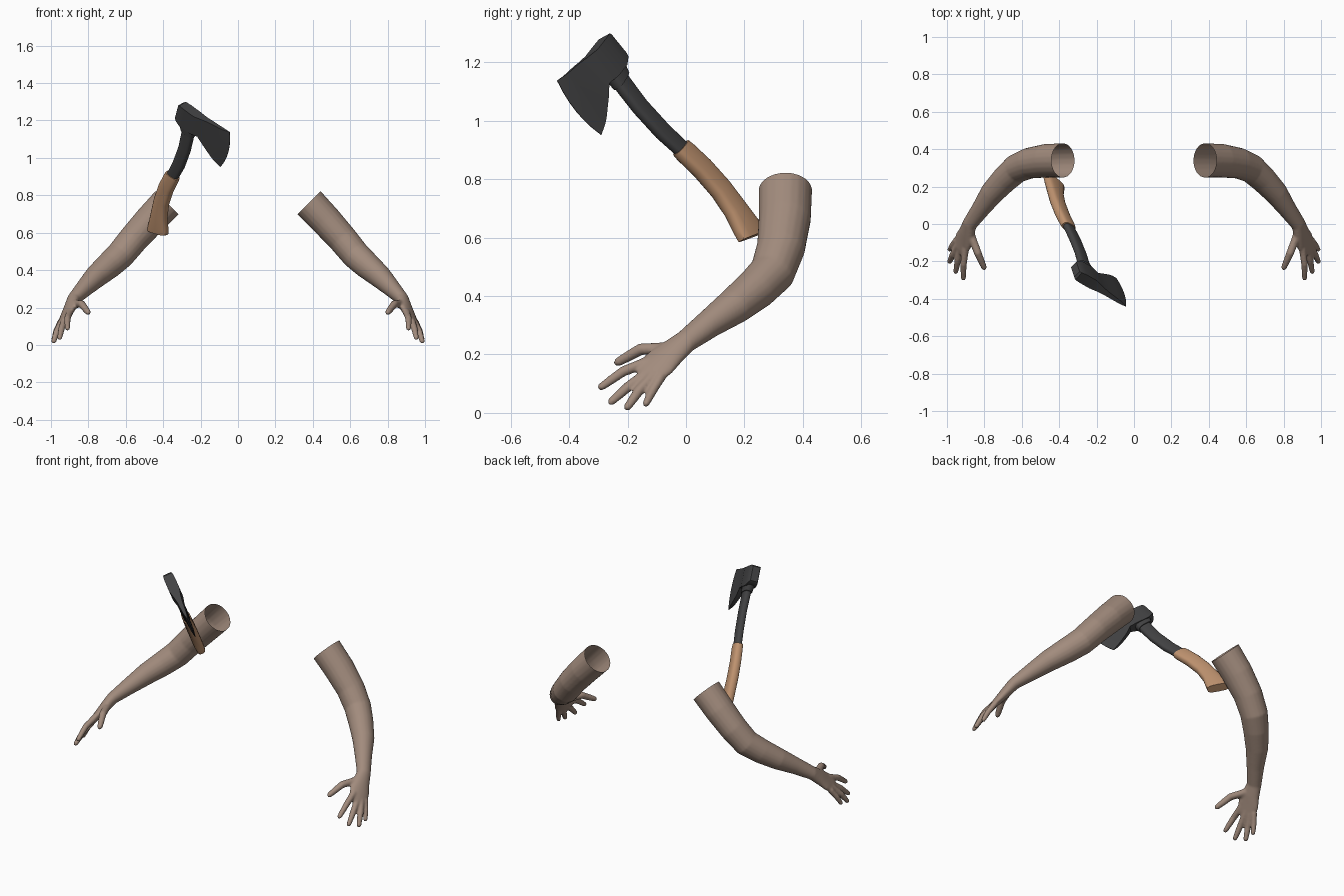
import bpy, bmesh, math
from mathutils import Vector, Matrix

if "Cube" in bpy.data.objects:
    bpy.data.objects.remove(bpy.data.objects["Cube"])


def material(name, rgb):
    m = bpy.data.materials.new(name)
    m.use_nodes = True
    m.diffuse_color = (*rgb, 1)
    m.node_tree.nodes["Principled BSDF"].inputs["Base Color"].default_value = (*rgb, 1)
    return m


SKIN = material("skin", (0.36, 0.26, 0.205))
STEEL = material("dark steel", (0.055, 0.055, 0.057))
WOOD = material("warm wood", (0.52, 0.29, 0.16))


def loft(bm, rings):
    """Bridge equal-length closed rings and cap both ends."""
    rows = [[bm.verts.new(p) for p in r] for r in rings]
    n = len(rows[0])
    for a, b in zip(rows, rows[1:]):
        for i in range(n):
            j = (i + 1) % n
            bm.faces.new((a[i], a[j], b[j], b[i]))
    bm.faces.new(rows[0])
    bm.faces.new(rows[-1][::-1])


def tube(bm, path, radii, wide, n=20):
    """Elliptical sweep; radii are (along wide, across wide)."""
    pts = [Vector(p) for p in path]
    rings = []
    for i, p in enumerate(pts):
        t = (pts[min(i + 1, len(pts) - 1)] - pts[max(i - 1, 0)]).normalized()
        a = (wide - t * wide.dot(t)).normalized()
        b = t.cross(a)
        ra, rb = radii[i]
        rings.append([p + a * ra * math.cos(k * math.tau / n) + b * rb * math.sin(k * math.tau / n)
                      for k in range(n)])
    loft(bm, rings)


def add_object(name, bm, mat, angle=None):
    bmesh.ops.recalc_face_normals(bm, faces=bm.faces)
    me = bpy.data.meshes.new(name)
    bm.to_mesh(me)
    bm.free()
    me.materials.append(mat)
    ob = bpy.data.objects.new(name, me)
    bpy.context.collection.objects.link(ob)
    if angle:
        bpy.ops.object.select_all(action="DESELECT")
        ob.select_set(True)
        bpy.context.view_layer.objects.active = ob
        bpy.ops.object.shade_smooth_by_angle(angle=math.radians(angle))
    return ob


# Arm and palm: centre, half width across the palm, half thickness
ARM = [
    ((.34, .34, .80), .092, .088), ((.38, .34, .76), .092, .088),
    ((.47, .338, .665), .090, .085), ((.56, .325, .565), .083, .080),
    ((.63, .295, .48), .078, .077), ((.69, .24, .425), .072, .072),
    ((.76, .165, .365), .064, .062), ((.82, .08, .305), .050, .048),
    ((.878, 0, .245), .042, .035), ((.895, -.05, .205), .053, .030),
    ((.912, -.09, .17), .063, .024), ((.928, -.128, .137), .060, .019),
    ((.935, -.145, .122), .050, .014),
]
PALM_WIDE = Vector((-.055, -.085, .045))

# Fingers: base, middle joint, tip
FINGERS = [
    ((.900, -.13, .175), (.912, -.215, .142), (.912, -.30, .082)),
    ((.922, -.12, .145), (.942, -.195, .092), (.955, -.265, .030)),
    ((.938, -.11, .130), (.968, -.162, .075), (.988, -.207, .010)),
    ((.948, -.085, .125), (.972, -.115, .075), (.988, -.142, .022)),
    ((.875, -.05, .220), (.835, -.155, .218), (.797, -.243, .168)),
]

arm_bm = bmesh.new()
tube(arm_bm, [s[0] for s in ARM], [s[1:] for s in ARM], PALM_WIDE)
for k, (base, mid, tip) in enumerate(FINGERS):
    base, mid, tip = map(Vector, (base, mid, tip))
    f = 1.15 if k == 4 else (0.9 if k == 3 else 1)
    path = [base, base.lerp(mid, .5), mid, mid.lerp(tip, .5), mid.lerp(tip, .9), tip]
    radii = [(r * f, r * f) for r in (.020, .0185, .018, .016, .0135, .007)]
    tube(arm_bm, path, radii, PALM_WIDE, 12)

# Fuse the parts into one smooth skin
left_arm = add_object("left_arm", arm_bm, SKIN)
remesh = left_arm.modifiers.new("fuse", "REMESH")
remesh.mode = "VOXEL"
remesh.voxel_size = 0.006
soften = left_arm.modifiers.new("soften", "SMOOTH")
soften.factor = 0.5
soften.iterations = 6
fused = bpy.data.meshes.new_from_object(
    left_arm.evaluated_get(bpy.context.evaluated_depsgraph_get()))
bpy.data.objects.remove(left_arm)

# Cut the shoulder open and mirror the arm
for name, side in (("left_arm", 1), ("right_arm", -1)):
    bm = bmesh.new()
    bm.from_mesh(fused)
    bmesh.ops.bisect_plane(bm, geom=bm.verts[:] + bm.edges[:] + bm.faces[:],
                           plane_co=(.38, .34, .76), plane_no=(-1, 0, 1), clear_outer=True)
    bmesh.ops.transform(bm, matrix=Matrix.Diagonal((side, 1, 1, 1)), verts=bm.verts)
    add_object(name, bm, SKIN, 60)

# Hatchet frame: U towards the blade, V up the handle, N across
ORIGIN = Vector((-.35, -.015, .905))
V = Vector((.2035, -.617, .76)).normalized()
U = Vector((.733, -.419, -.535))
U = (U - V * U.dot(V)).normalized()
N = U.cross(V)


def place(u, v, w):
    return ORIGIN + U * u + V * v + N * w


def shaft(name, stations, mat):
    """Rounded-box handle; stations are (v, centre u, half width, half thickness, slant)."""
    bm = bmesh.new()
    rings = []
    for v, u, hu, t, slant in stations:
        ring = []
        for k in range(16):
            c, s = math.cos(k * math.tau / 16), math.sin(k * math.tau / 16)
            c = math.copysign(abs(c) ** .65, c)
            s = math.copysign(abs(s) ** .65, s)
            ring.append(place(u + c * hu, v + slant * c, s * t))
        rings.append(ring)
    loft(bm, rings)
    return add_object(name, bm, mat, 40)


shaft("wooden_grip", [
    (-.395, .002, .062, .026, .024), (-.36, -.004, .058, .028, .02),
    (-.29, -.017, .048, .028, .01), (-.2, -.025, .044, .028, 0),
    (-.1, -.019, .044, .027, 0), (-.02, -.004, .044, .026, 0), (.004, 0, .042, .024, 0)], WOOD)
shaft("handle_neck", [
    (-.02, -.003, .034, .019, 0), (.09, .02, .036, .02, 0), (.21, .03, .036, .02, 0),
    (.3, .026, .037, .021, 0), (.4, .015, .04, .022, 0)], STEEL)
shaft("head_collar", [
    (.318, .022, .044, .026, -.004), (.37, .012, .056, .029, 0)], STEEL)

# Axe head: u, lower v, upper v, half thickness, edge bulge
HEAD = [
    (-.066, .372, .458, .022, 0), (-.055, .362, .466, .028, 0), (-.02, .348, .466, .031, 0),
    (.05, .348, .466, .031, 0), (.1, .355, .473, .021, 0), (.145, .322, .481, .015, .004),
    (.21, .285, .489, .011, .01), (.235, .273, .493, .009, .014), (.278, .257, .502, .001, .024),
]
head_bm = bmesh.new()
rings = []
for u, lo, hi, t, bulge in HEAD:
    side = [(u + bulge * (1 - (f / 3 - 1) ** 2), lo + (hi - lo) * f / 6) for f in range(7)]
    rings.append([place(a, b, t) for a, b in side] + [place(a, b, -t) for a, b in side[::-1]])
loft(head_bm, rings)
add_object("axe_head", head_bm, STEEL, 30)
